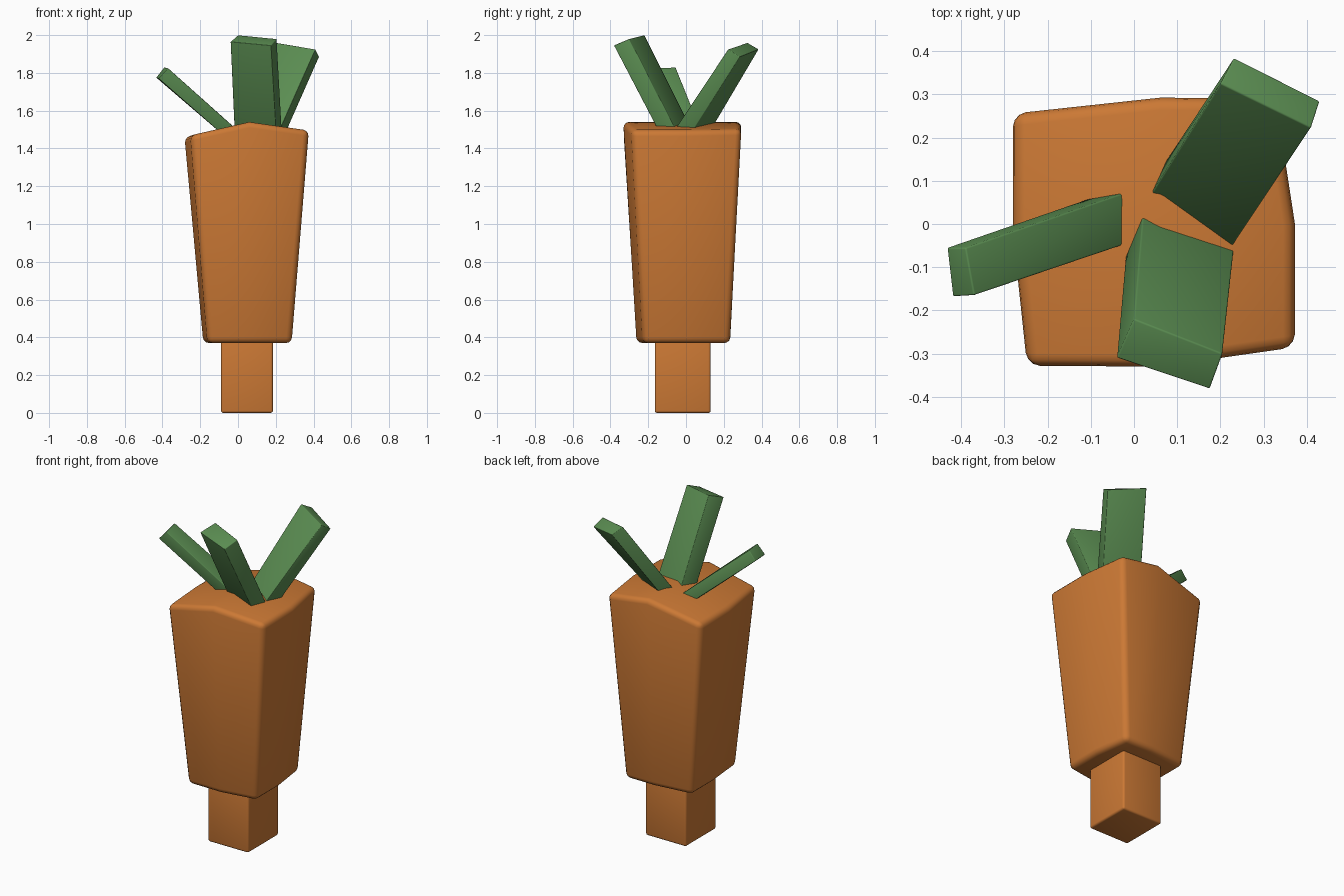
import bpy, bmesh
from mathutils import Vector

if "Cube" in bpy.data.objects:
    bpy.data.objects.remove(bpy.data.objects["Cube"])


def material(name, color):
    m = bpy.data.materials.new(name)
    m.diffuse_color = (*color, 1)
    m.use_nodes = True
    m.node_tree.nodes["Principled BSDF"].inputs["Base Color"].default_value = m.diffuse_color
    return m


orange = material("carrot orange", (0.60, 0.19, 0.035))
green = material("leaf green", (0.105, 0.27, 0.085))


def make(name, rings, mat, bevel, cap_centre=None):
    """Loft closed rings of points, cap both ends, then bevel the hard edges."""
    bm = bmesh.new()
    vs = [[bm.verts.new(p) for p in r] for r in rings]
    n = len(vs[0])
    for a, b in zip(vs, vs[1:]):
        for i in range(n):
            j = (i + 1) % n
            bm.faces.new((a[i], a[j], b[j], b[i]))
    bm.faces.new(vs[0][::-1])
    if cap_centre:
        c = bm.verts.new(cap_centre)
        for i in range(0, n, 2):   # quads around each corner
            bm.faces.new((vs[-1][i - 1], vs[-1][i], vs[-1][(i + 1) % n], c))
    else:
        bm.faces.new(vs[-1])
    bmesh.ops.recalc_face_normals(bm, faces=bm.faces)
    me = bpy.data.meshes.new(name)
    bm.to_mesh(me)
    bm.free()
    me.materials.append(mat)
    ob = bpy.data.objects.new(name, me)
    bpy.context.collection.objects.link(ob)
    mod = ob.modifiers.new("soft edges", "BEVEL")
    mod.width, mod.segments = bevel, 3
    mod.limit_method = 'ANGLE'
    mod.angle_limit = 0.7
    bpy.context.view_layer.objects.active = ob
    ob.select_set(True)
    bpy.ops.object.modifier_apply(modifier=mod.name)
    bpy.ops.object.shade_smooth_by_angle(angle=0.6)
    ob.select_set(False)
    return ob


# tapered root body with a ridged top
top = [(-0.25, -0.33, 1.47), (0.06, -0.332, 1.54), (0.375, -0.287, 1.495),
       (0.375, 0.0, 1.495), (0.33, 0.293, 1.50), (0.06, 0.294, 1.54),
       (-0.283, 0.257, 1.46), (-0.283, -0.02, 1.46)]
bottom = [(0.05 + (x - 0.046) * 0.71, -0.015 + (y + 0.02) * 0.79, 0.37) for x, y, z in top]
make("carrot_body", [bottom, top], orange, 0.03, (0.06, -0.02, 1.54))

# square root tip
ring = [(-0.09, -0.165), (0.185, -0.165), (0.185, 0.13), (-0.09, 0.13)]
make("root_tip", [[(x, y, z) for x, y in ring] for z in (0.0, 0.42)], orange, 0.012)

# leaves: base corners and tip corners, with the base pushed into the body
leaves = {
    "left_leaf": ([(-0.03, 0.07, 1.52), (-0.03, -0.05, 1.52), (-0.10, -0.06, 1.49), (-0.10, 0.06, 1.49)],
                  [(-0.39, -0.055, 1.83), (-0.37, -0.165, 1.825), (-0.42, -0.168, 1.77), (-0.433, -0.055, 1.775)]),
    "back_leaf": ([(0.04, 0.07, 1.53), (0.235, -0.04, 1.53), (0.26, 0.04, 1.50), (0.07, 0.14, 1.51)],
                  [(0.20, 0.325, 1.96), (0.41, 0.223, 1.925), (0.43, 0.285, 1.885), (0.232, 0.385, 1.925)]),
    "front_leaf": ([(0.02, 0.015, 1.53), (0.23, -0.07, 1.53), (0.20, -0.16, 1.52), (-0.02, -0.08, 1.52)],
                   [(0.00, -0.22, 2.0), (0.205, -0.30, 1.98), (0.175, -0.382, 1.945), (-0.04, -0.31, 1.965)]),
}
for name, (base, tip) in leaves.items():
    base = [Vector(p) for p in base]
    tip = [Vector(p) for p in tip]
    sunk = [b - (t - b).normalized() * 0.05 for b, t in zip(base, tip)]
    make(name, [sunk, tip], green, 0.004)
